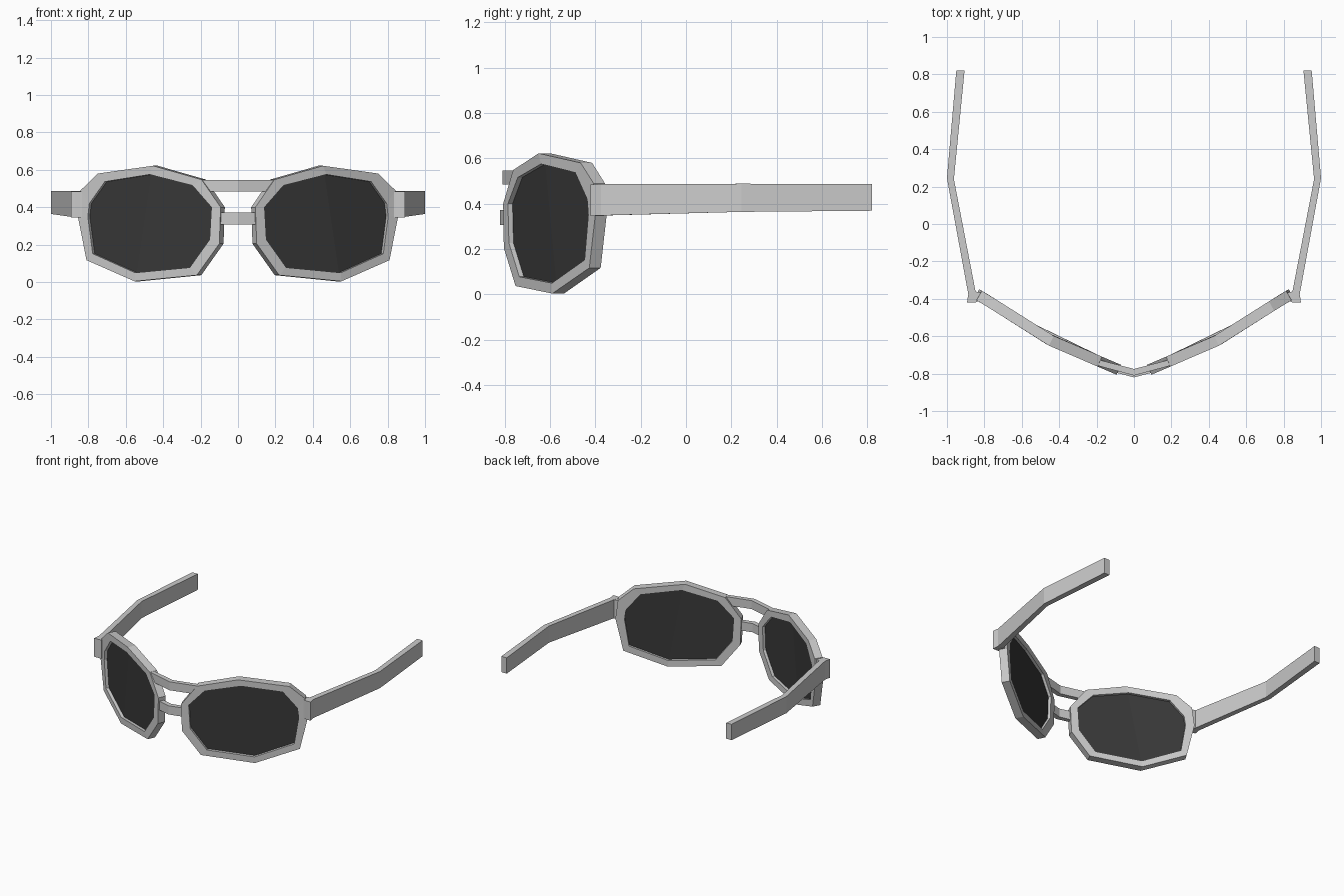
import bpy, bmesh
from mathutils import Vector

if "Cube" in bpy.data.objects:
    bpy.data.objects.remove(bpy.data.objects["Cube"])

# Front-view outlines of the right-hand rim (x, z)
OUTER = [(0.455, 0.622), (0.75, 0.58), (0.842, 0.49), (0.857, 0.355), (0.81, 0.117),
         (0.553, 0.004), (0.22, 0.037), (0.10, 0.205), (0.093, 0.40), (0.195, 0.548)]
INNER = [(0.473, 0.575), (0.712, 0.537), (0.795, 0.42), (0.803, 0.35), (0.777, 0.152),
         (0.55, 0.05), (0.258, 0.078), (0.152, 0.227), (0.142, 0.40), (0.243, 0.516)]
# Wrap of the front face seen from above (x, y)
WRAP = [(0.0, -0.84), (0.093, -0.806), (0.46, -0.648), (0.82, -0.42), (0.9, -0.375)]


def wrap_point(p, depth):
    """Place an (x, z) point on the wrapped face, pushed back by depth."""
    x, z = p
    for (x0, y0), (x1, y1) in zip(WRAP, WRAP[1:]):
        if x <= x1:
            break
    y = y0 + (y1 - y0) * (x - x0) / (x1 - x0)
    # blend the backward direction from inner to outer side
    d = Vector((-(0.36 + 0.2 * x), 0.9)).normalized() * depth
    return (x + d.x, y + d.y, z)


def make(name, verts, faces, mirror=True, mat=None):
    bm = bmesh.new()
    vs = [bm.verts.new(v) for v in verts]
    for f in faces:
        bm.faces.new([vs[i] for i in f])
    bmesh.ops.recalc_face_normals(bm, faces=bm.faces)
    me = bpy.data.meshes.new(name)
    bm.to_mesh(me)
    bm.free()
    ob = bpy.data.objects.new(name, me)
    bpy.context.collection.objects.link(ob)
    if mat:
        me.materials.append(mat)
    if mirror:
        m = ob.modifiers.new("mirror", 'MIRROR')
        m.use_axis[0] = True
        m.use_mirror_merge = False
    return ob


def swept_bar(name, front, back, mirror):
    """Bar between two paths of (x, y, z_low, z_high)."""
    verts = []
    for a, b in zip(front, back):
        verts += [(a[0], a[1], a[2]), (a[0], a[1], a[3]),
                  (b[0], b[1], b[3]), (b[0], b[1], b[2])]
    n = len(front)
    faces = [(0, 1, 2, 3), tuple(4 * (n - 1) + k for k in range(4))]
    for i in range(n - 1):
        for k in range(4):
            l = (k + 1) % 4
            faces.append((4 * i + k, 4 * i + l, 4 * i + 4 + l, 4 * i + 4 + k))
    return make(name, verts, faces, mirror)


dark = bpy.data.materials.new("dark_lens")
dark.diffuse_color = (0.04, 0.04, 0.04, 1)
dark.use_nodes = True
dark.node_tree.nodes["Principled BSDF"].inputs["Base Color"].default_value = dark.diffuse_color
N = len(OUTER)

# Rims: four rings joined into a square-section loop
T = 0.058
rings = [(OUTER, 0), (INNER, 0), (INNER, T), (OUTER, T)]
verts = [wrap_point(p, d) for ring, d in rings for p in ring]
faces = []
for r in range(4):
    s = (r + 1) % 4
    for i in range(N):
        j = (i + 1) % N
        faces.append((r * N + i, r * N + j, s * N + j, s * N + i))
make("rim", verts, faces)

# Lenses: thin slabs creased from top to bottom corner
verts = [wrap_point(p, d) for d in (0.022, 0.038) for p in INNER]
faces = []
for o in (0, N):
    faces.append([o + i for i in range(0, 6)])
    faces.append([o + i % N for i in range(5, N + 1)])
faces += [(i, (i + 1) % N, N + (i + 1) % N, N + i) for i in range(N)]
make("lens", verts, faces, mat=dark)

# Bridges: two V-shaped bars
swept_bar("upper_bridge",
          [(-0.203, -0.755, 0.484, 0.547), (0, -0.81, 0.484, 0.547), (0.203, -0.755, 0.484, 0.547)],
          [(-0.196, -0.724, 0.484, 0.547), (0, -0.775, 0.484, 0.547), (0.196, -0.724, 0.484, 0.547)], False)
swept_bar("lower_bridge",
          [(-0.105, -0.793, 0.307, 0.372), (0, -0.82, 0.307, 0.372), (0.105, -0.793, 0.307, 0.372)],
          [(-0.098, -0.76, 0.307, 0.372), (0, -0.785, 0.307, 0.372), (0.098, -0.76, 0.307, 0.372)], False)

# Temples: outer and inner paths from the hinge block to the tip
swept_bar("temple",
          [(0.893, -0.42, 0.346, 0.485), (0.886, -0.375, 0.348, 0.486),
           (1.0, 0.245, 0.364, 0.488), (0.95, 0.82, 0.369, 0.487)],
          [(0.835, -0.418, 0.346, 0.485), (0.847, -0.362, 0.348, 0.486),
           (0.963, 0.24, 0.364, 0.488), (0.906, 0.82, 0.369, 0.487)], True)
# Hinge block joining rim side and temple
swept_bar("hinge",
          [(0.84, -0.418, 0.346, 0.485), (0.87, -0.42, 0.346, 0.485)],
          [(0.81, -0.368, 0.346, 0.485), (0.85, -0.361, 0.346, 0.485)], True)
